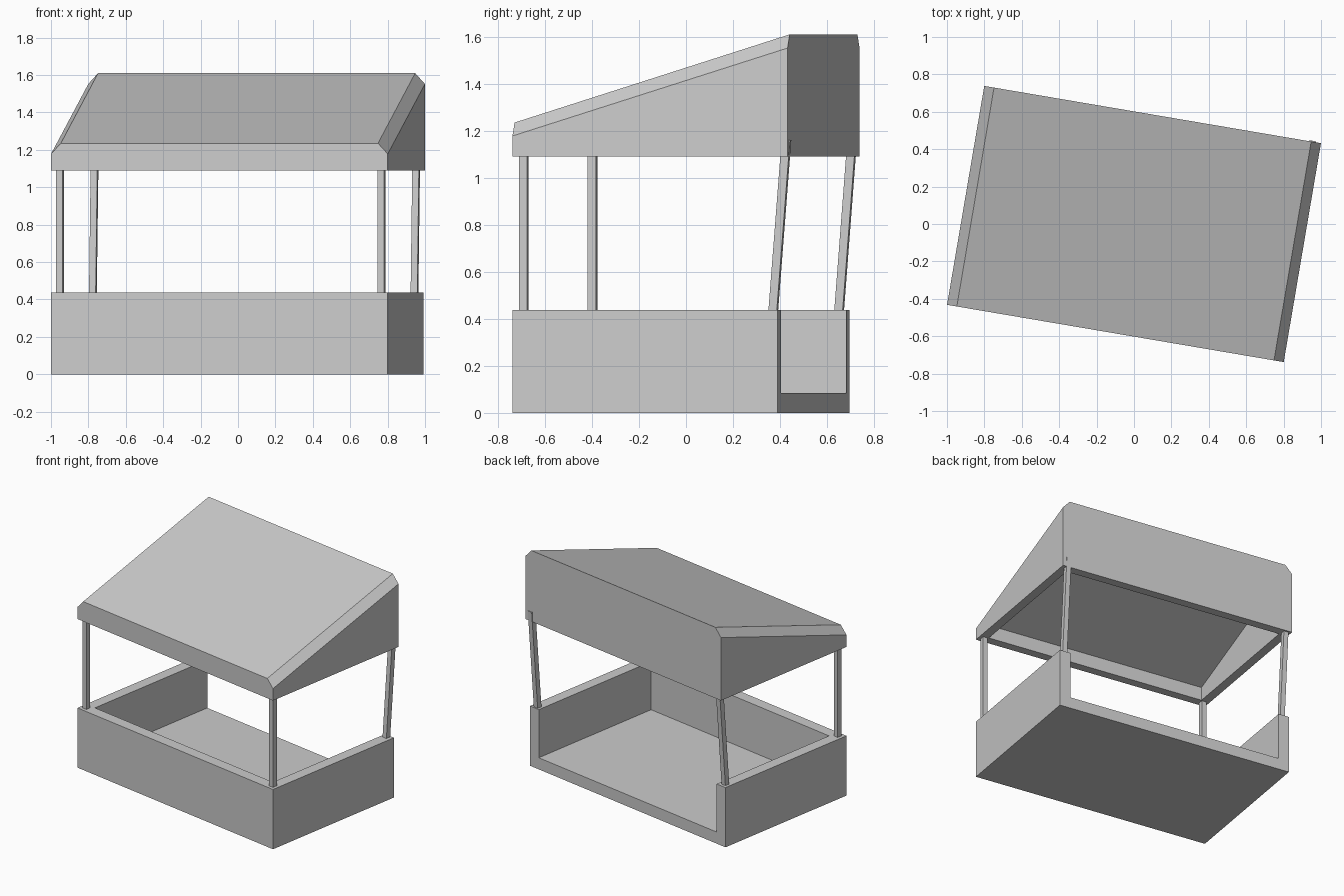
import bpy, bmesh, math
from mathutils import Matrix

if "Cube" in bpy.data.objects:
    bpy.data.objects.remove(bpy.data.objects["Cube"])

TURN = Matrix.Rotation(math.radians(-9.65), 4, 'Z')   # the whole stall is turned slightly
HX, HY, BACK = 0.913, 0.5935, 0.551                   # half width, half depth, rear edge of base
WALL, FLOOR, BASE_H = 0.082, 0.085, 0.438
ROOF_Z, RIM = 1.09, 0.065


def loft(name, ring_a, ring_b):
    """Closed solid between two rings with equal point counts."""
    bm = bmesh.new()
    a = [bm.verts.new(p) for p in ring_a]
    b = [bm.verts.new(p) for p in ring_b]
    bm.faces.new(a)
    bm.faces.new(b)
    n = len(a)
    for i in range(n):
        j = (i + 1) % n
        bm.faces.new((a[i], a[j], b[j], b[i]))
    bmesh.ops.recalc_face_normals(bm, faces=bm.faces)
    bm.transform(TURN)
    mesh = bpy.data.meshes.new(name)
    bm.to_mesh(mesh)
    bm.free()
    ob = bpy.data.objects.new(name, mesh)
    bpy.context.collection.objects.link(ob)
    return ob


def rect(x0, x1, y0, y1, z):
    return [(x0, y0, z), (x1, y0, z), (x1, y1, z), (x0, y1, z)]


def cut(target, cutter):
    mod = target.modifiers.new("hollow", 'BOOLEAN')
    mod.operation = 'DIFFERENCE'
    mod.solver = 'EXACT'
    mod.object = cutter
    cutter.hide_render = True
    cutter.display_type = 'WIRE'


# Base tray: floor with three low walls, open at the back
base = loft("base_counter", rect(-HX, HX, -HY, BACK, 0), rect(-HX, HX, -HY, BACK, BASE_H))
ix = HX - WALL
cut(base, loft("base_cutter", rect(-ix, ix, -HY + WALL, 0.8, FLOOR),
               rect(-ix, ix, -HY + WALL, 0.8, 0.7)))


# Roof: sloped hood with chamfered left and right upper edges
def roof_ring(y, side_z, top_z):
    c = HX - 0.053
    half = [(HX, ROOF_Z), (HX, side_z), (c, top_z)]
    return [(x, y, z) for x, z in half] + [(-x, y, z) for x, z in reversed(half)]


roof = loft("roof_hood", roof_ring(-HY, 1.178, 1.235), roof_ring(HY, 1.552, 1.61))


# Hollow underside following the slope
def ceiling_ring(y):
    z = 1.235 + (y + HY) * 0.375 / (2 * HY) - RIM
    x = HX - RIM
    return [(-x, y, 0.9), (x, y, 0.9), (x, y, z), (-x, y, z)]


cut(roof, loft("roof_cutter", ceiling_ring(-HY + RIM), ceiling_ring(HY - RIM)))


# Posts: upright at the front, leaning outwards at the back
def post(name, x, y0, y1, z1):
    h = 0.018
    loft(name, rect(x - h, x + h, y0 - h, y0 + h, BASE_H - 0.005),
         rect(x - h, x + h, y1 - h, y1 + h, z1))


for side, s in (("left", -1), ("right", 1)):
    post("front_post_" + side, s * 0.872, -0.552, -0.552, 1.12)
post("back_post_left", -0.874, 0.512, 0.566, 1.13)
post("back_post_right", 0.868, 0.524, 0.581, 1.16)
